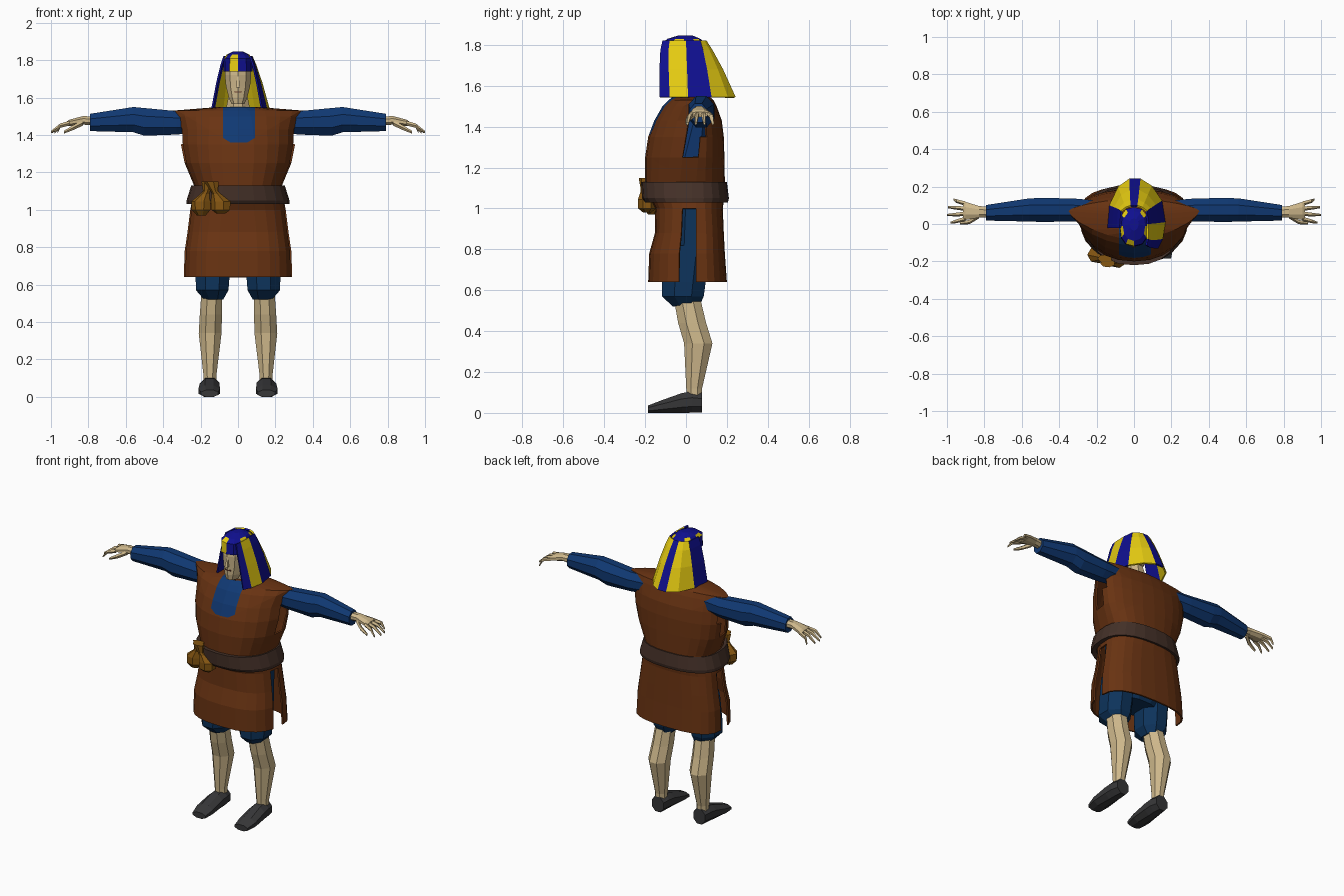
import bpy, bmesh, math
from mathutils import Vector


def material(name, r, g, b):
    m = bpy.data.materials.new(name)
    m.diffuse_color = (r, g, b, 1)
    return m


BROWN = material("tunic brown", .141, .033, .006)
SKIN = material("skin", .62, .48, .26)
BLUE = material("shirt blue", .005, .04, .17)
PANTS = material("trouser blue", .004, .033, .105)
CLOTH = material("headdress blue", .005, .005, .28)
YELLOW = material("headdress yellow", .8, .61, .006)
BELT = material("belt brown", .058, .03, .021)
SHOE = material("shoe grey", .038, .038, .04)
POUCH = material("pouch ochre", .24, .095, .006)
LIPS = material("lips", .2, .07, .04)


def finish(name, bm, mats, thickness=0):
    bmesh.ops.recalc_face_normals(bm, faces=bm.faces)
    me = bpy.data.meshes.new(name)
    bm.to_mesh(me)
    bm.free()
    for m in mats:
        me.materials.append(m)
    ob = bpy.data.objects.new(name, me)
    bpy.context.collection.objects.link(ob)
    if thickness:
        mod = ob.modifiers.new("thickness", 'SOLIDIFY')
        mod.thickness = thickness
        mod.offset = -1
    return ob


def skin_rings(rings, closed=True, caps=(True, True), paint=None, skip=None):
    """Bridge rings of points; paint(row, col) gives a material slot, skip drops faces."""
    bm = bmesh.new()
    vs = [[bm.verts.new(p) for p in r] for r in rings]
    n = len(rings[0])
    for i in range(len(vs) - 1):
        for k in range(n if closed else n - 1):
            if skip and skip(i, k):
                continue
            j = (k + 1) % n
            f = bm.faces.new((vs[i][k], vs[i][j], vs[i + 1][j], vs[i + 1][k]))
            f.material_index = paint(i, k) if paint else 0
    if caps[0]:
        bm.faces.new(vs[0][::-1])
    if caps[1]:
        bm.faces.new(vs[-1])
    return bm


def tube(name, secs, mat, axis='z', n=8):
    """Sections are (x, y, z, half size a, half size b) across the axis."""
    rings = []
    for x, y, z, a, b in secs:
        ring = []
        for k in range(n):
            t = 2 * math.pi * (k + .5) / n
            u, v = a * math.cos(t), b * math.sin(t)
            off = {'z': (u, v, 0), 'x': (0, u, v), 'y': (u, 0, v)}[axis]
            ring.append(Vector((x, y, z)) + Vector(off))
        rings.append(ring)
    return finish(name, skin_rings(rings), [mat])


def oval(z, rx, yf, yb, yc, p, n=24):
    """Garment cross-section with separate front and back depth."""
    ring = []
    for k in range(n):
        t = 2 * math.pi * k / n
        c, s = math.cos(t), math.sin(t)
        x = math.copysign(abs(c) ** p, c) * rx
        y = yc + abs(s) ** p * (yb - yc if s > 0 else yf - yc)
        ring.append((x, y, z))
    return ring


# Tunic: open side slits, armholes and a blue neck bib
T = [(.64, .29, -.185, .2, .05, .75), (.78, .285, -.18, .19, .05, .75),
     (.88, .27, -.152, .185, .05, .75), (1.0, .255, -.15, .18, .05, .8),
     (1.08, .24, -.19, .19, .05, .85), (1.13, .235, -.2, .19, .05, .85),
     (1.25, .285, -.2, .188, .06, .9), (1.35, .305, -.185, .185, .07, .95),
     (1.43, .31, -.155, .175, .07, 1), (1.5, .335, -.115, .15, .07, 1.15),
     (1.53, .35, -.085, .135, .07, 1.3), (1.55, .1, -.06, .11, .05, 1)]


def tunic_gap(i, k):
    if i < 3 or i == 6:
        return k in (23, 12)
    return i in (7, 8) and k in (23, 0, 11, 12)


bm = skin_rings([oval(*r) for r in T], caps=(False, True), skip=tunic_gap)
for co, no in (((.09, 0, 0), (1, 0, 0)), ((-.08, 0, 0), (1, 0, 0)),
               ((0, 0, 1.36), (0, 0, 1)),
               ((.05, 0, 1.36), (-.6, 0, 1)), ((-.04, 0, 1.36), (.6, 0, 1))):
    bmesh.ops.bisect_plane(bm, geom=bm.verts[:] + bm.edges[:] + bm.faces[:],
                           plane_co=co, plane_no=no)
for f in bm.faces:
    c = f.calc_center_median()
    edge = 1.36 + .6 * max(0, abs(c.x - .005) - .045)
    if -.08 < c.x < .09 and c.y < .02 and c.z > edge:
        f.material_index = 1
finish("tunic", bm, [BROWN, BLUE], .01)

# Belt: a flared band round the waist
bm = skin_rings([oval(1.03, .275, -.2, .205, .03, .85), oval(1.05, .275, -.215, .21, .03, .85),
                 oval(1.13, .25, -.22, .2, .03, .85)], caps=(False, False))
finish("belt", bm, [BELT], .03)

# Clothing beneath the tunic
tube("shirt_body", [(0, .04, 1.0, .19, .12), (0, .03, 1.25, .23, .14),
                    (0, .06, 1.42, .25, .09), (0, .06, 1.5, .2, .06)], BLUE, n=12)
tube("trouser_seat", [(0, .01, .68, .17, .09), (0, .02, .76, .23, .12),
                      (0, .03, 1.03, .23, .12)], PANTS, n=12)

for s, side in ((1, "right"), (-1, "left")):
    # Sleeves
    tube(side + "_sleeve", [(s * .2, .075, 1.47, .055, .06), (s * .33, .075, 1.465, .067, .068),
                            (s * .5, .075, 1.47, .069, .08), (s * .56, .075, 1.482, .067, .073),
                            (s * .79, .06, 1.467, .045, .05)], BLUE, 'x')
    # Hands with four fingers and a thumb
    tube(side + "_palm", [(s * .77, .062, 1.475, .03, .027), (s * .83, .065, 1.478, .034, .024),
                          (s * .9, .07, 1.465, .052, .019), (s * .915, .07, 1.46, .048, .014)],
         SKIN, 'x')
    for i in range(4):
        y = .029 + i * .027
        spread = (i - 1.5) * .009
        tip = (.98, 1.0, .995, .965)[i]
        tube(f"{side}_finger_{i + 1}", [(s * .9, y, 1.463, .013, .013),
                                        (s * .95, y + spread, 1.45, .011, .012),
                                        (s * tip, y + 1.6 * spread, 1.415, .006, .007)], SKIN, 'x', 5)
    tube(side + "_thumb", [(s * .83, .045, 1.465, .016, .016), (s * .88, .012, 1.44, .013, .014),
                           (s * .93, .004, 1.415, .007, .008)], SKIN, 'x', 5)
    # Trouser legs
    tube(side + "_trouser_leg", [(s * .13, 0, .52, .055, .07), (s * .138, -.015, .57, .094, .11),
                                 (s * .136, -.01, .64, .098, .115), (s * .13, .01, .82, .1, .115)],
         PANTS)
    # Bare legs
    tube(side + "_leg", [(s * .15, .04, .07, .036, .04), (s * .15, .04, .12, .038, .042),
                         (s * .149, .06, .34, .066, .075), (s * .145, .03, .44, .064, .074),
                         (s * .14, .005, .56, .06, .07)], SKIN)
    # Shoes
    tube(side + "_shoe", [(s * .152, -.185, .018, .05, .02), (s * .154, -.12, .03, .062, .034),
                          (s * .152, -.02, .048, .058, .053), (s * .15, .03, .053, .056, .056),
                          (s * .15, .078, .05, .046, .052)], SHOE, 'y')

# Two pouches hanging from the belt
for name, x, y, dx in (("left_pouch", -.195, -.165, .04), ("right_pouch", -.09, -.19, -.05)):
    tube(name, [(x, y, .97 if dx > 0 else .98, .025, .02), (x, y, 1.0, .053, .045),
                (x, y, 1.045, .055, .046), (x + dx * .5, y - .01, 1.085, .025, .022),
                (x + dx * .7, y - .015, 1.1, .02, .018), (x + dx, y - .02, 1.15, .04, .022)],
         POUCH, n=7)

# Neck, head, nose and mouth
tube("neck", [(0, .03, 1.5, .075, .07), (0, .02, 1.56, .065, .06), (0, .01, 1.63, .05, .05)], SKIN)
tube("head", [(0, -.06, 1.565, .036, .04), (0, -.045, 1.6, .052, .062),
              (0, -.02, 1.66, .068, .09), (0, -.015, 1.72, .074, .098),
              (0, -.015, 1.78, .07, .09)], SKIN, n=10)
tube("nose", [(0, -.113, 1.655, .014, .017), (0, -.108, 1.685, .01, .012),
              (0, -.105, 1.72, .007, .008)], SKIN, n=4)
tube("mouth", [(0, -.1, 1.626, .022, .009), (0, -.102, 1.633, .024, .009)], LIPS, n=6)

# Headdress cap with a brow band
cap = [oval(1.74, .078, -.122, .08, -.01, .8, 12), oval(1.81, .076, -.118, .09, -.01, .8, 12),
       oval(1.83, .06, -.09, .07, -.01, .9, 12), oval(1.847, .025, -.035, .03, 0, 1, 12)]


def cap_stripe(i, k):
    return int((i == 0 and k == 8) or (i == 1 and k in (1, 4, 6, 8, 11)))


finish("headdress_cap", skin_rings(cap, paint=cap_stripe), [CLOTH, YELLOW])

# Headdress drape: striped panels flaring from the cap to the shoulders
hem = [(.13, -.13), (.155, -.08), (.168, .01), (.15, .125), (.095, .205), (.035, .243),
       (-.025, .243), (-.085, .2), (-.132, .1), (-.142, -.02)]
crown = [(.07, -.115), (.076, -.08), (.078, 0), (.07, .07), (.045, .09), (.018, .1),
         (-.018, .1), (-.045, .09), (-.07, .07), (-.078, -.02)]


def drape_row(t, z, bulge):
    return [((a * (1 - t) + c * t) * bulge, (b * (1 - t) + d * t) * bulge, z)
            for (a, b), (c, d) in zip(hem, crown)]


rows = [drape_row(0, 1.545, 1), drape_row(.5, 1.68, 1.06), drape_row(.85, 1.775, 1.07),
        drape_row(1, 1.822, 1)]
stripes = (0, 1, 0, 1, 1, 0, 1, 1, 0)
bm = skin_rings(rows, closed=False, caps=(False, False), paint=lambda i, k: stripes[k])
finish("headdress_drape", bm, [CLOTH, YELLOW], .01)
